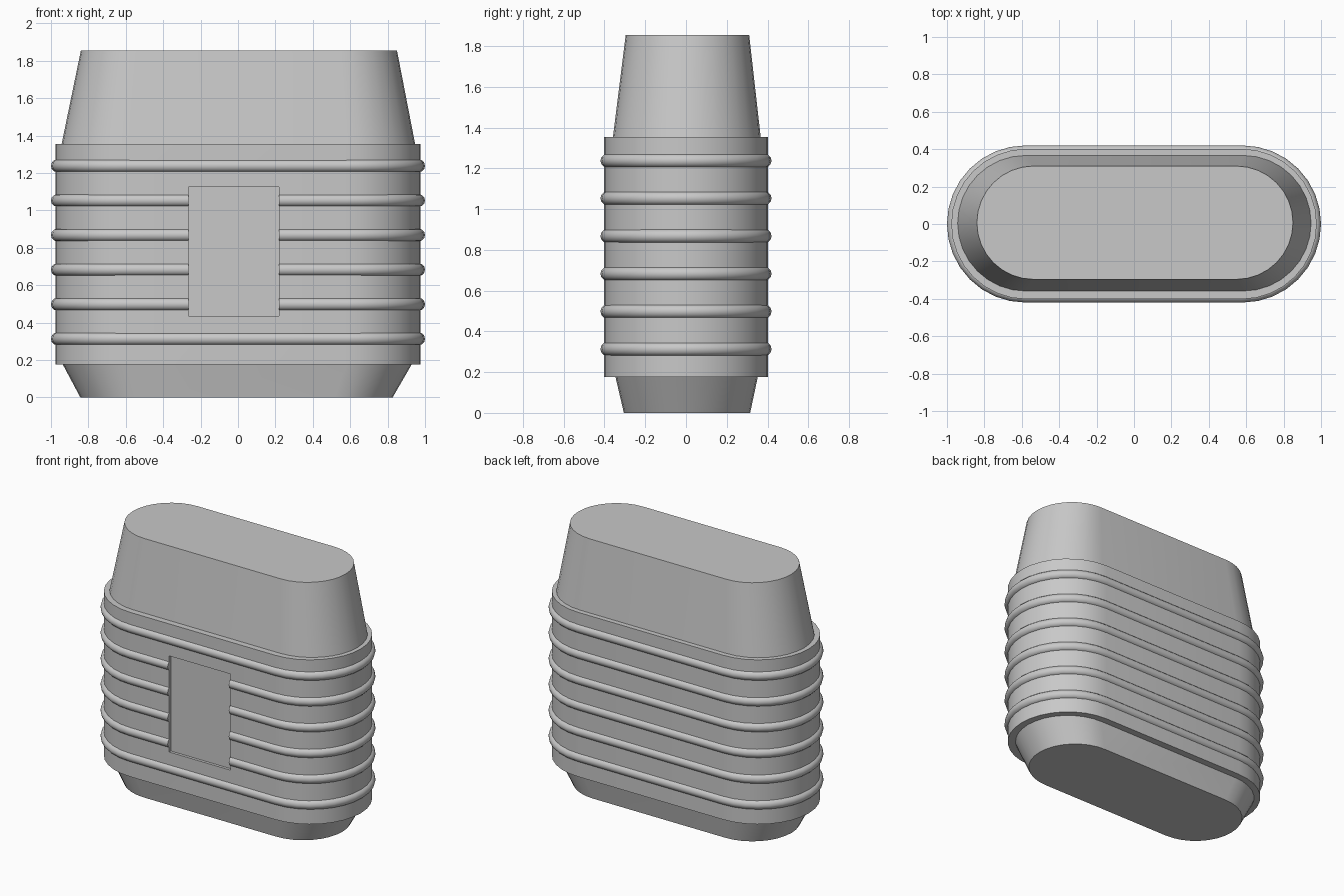
import bpy, bmesh, math

if "Cube" in bpy.data.objects:
    bpy.data.objects.remove(bpy.data.objects["Cube"])

ARC = 16  # segments per rounded end

grey = bpy.data.materials.new("light grey")
grey.diffuse_color = (0.58, 0.58, 0.58, 1)
grey.use_nodes = True
grey.node_tree.nodes["Principled BSDF"].inputs["Base Color"].default_value = grey.diffuse_color


def stadium(hx, hy, z, cx=0.0, cy=0.0):
    """Outline of a long rounded shape at height z."""
    pts = []
    for side, start in ((1, -90), (-1, 90)):
        for i in range(ARC + 1):
            a = math.radians(start + 180 * i / ARC)
            pts.append((cx + side * (hx - hy) + hy * math.cos(a),
                        cy + hy * math.sin(a), z))
    return pts


def loft(name, sections, closed=False):
    """Join outlines into a solid; closed loops back to the first outline."""
    bm = bmesh.new()
    rows = [[bm.verts.new(p) for p in s] for s in sections]
    n, m = len(rows[0]), len(rows)
    for j in range(m if closed else m - 1):
        a, b = rows[j], rows[(j + 1) % m]
        for i in range(n):
            k = (i + 1) % n
            bm.faces.new((a[i], a[k], b[k], b[i]))
    if not closed:
        bm.faces.new(rows[0][::-1])
        bm.faces.new(rows[-1])
    bmesh.ops.recalc_face_normals(bm, faces=bm.faces)
    mesh = bpy.data.meshes.new(name)
    bm.to_mesh(mesh)
    bm.free()
    mesh.materials.append(grey)
    ob = bpy.data.objects.new(name, mesh)
    bpy.context.collection.objects.link(ob)
    return ob


def cut(ob, cutter):
    mod = ob.modifiers.new("panel cut", 'BOOLEAN')
    mod.operation = 'DIFFERENCE'
    mod.solver = 'EXACT'
    mod.object = cutter
    bpy.context.view_layer.objects.active = ob
    bpy.ops.object.modifier_apply(modifier=mod.name)


# Tapered foot, main body and tapered top
loft("foot", [stadium(0.835, 0.31, 0.0, -0.008, 0.005),
              stadium(0.935, 0.35, 0.18, -0.004, 0.003)])
body = loft("body", [stadium(0.977, 0.402, 0.175), stadium(0.977, 0.402, 1.355)])
loft("top", [stadium(0.946, 0.363, 1.35, 0.002, 0.004),
             stadium(0.845, 0.303, 1.855, 0.005, 0.007)])

# Box that cuts the shallow recessed front panel
x0, x1, y0, y1, z0, z1 = -0.265, 0.22, -0.6, -0.382, 0.435, 1.125
cutter = loft("panel_cutter", [[(x0, y0, z), (x1, y0, z), (x1, y1, z), (x0, y1, z)]
                               for z in (z0, z1)])
cutter.hide_render = True
cut(body, cutter)

# Six round bands; the middle four stop at the panel
R = 0.034
for i in range(6):
    z = 0.313 + 0.185 * i
    sections = []
    for k in range(12):
        a = 2 * math.pi * k / 12
        off = R * math.cos(a)
        sections.append(stadium(0.966 + off, 0.386 + off, z + R * math.sin(a)))
    band = loft("band_%d" % (i + 1), sections, closed=True)
    if 0 < i < 5:
        cut(band, cutter)

bpy.data.objects.remove(cutter)

# Soft rounded bands and ends, sharp rims
for ob in bpy.context.scene.objects:
    ob.select_set(True)
    bpy.context.view_layer.objects.active = ob
bpy.ops.object.shade_smooth_by_angle(angle=math.radians(31))
